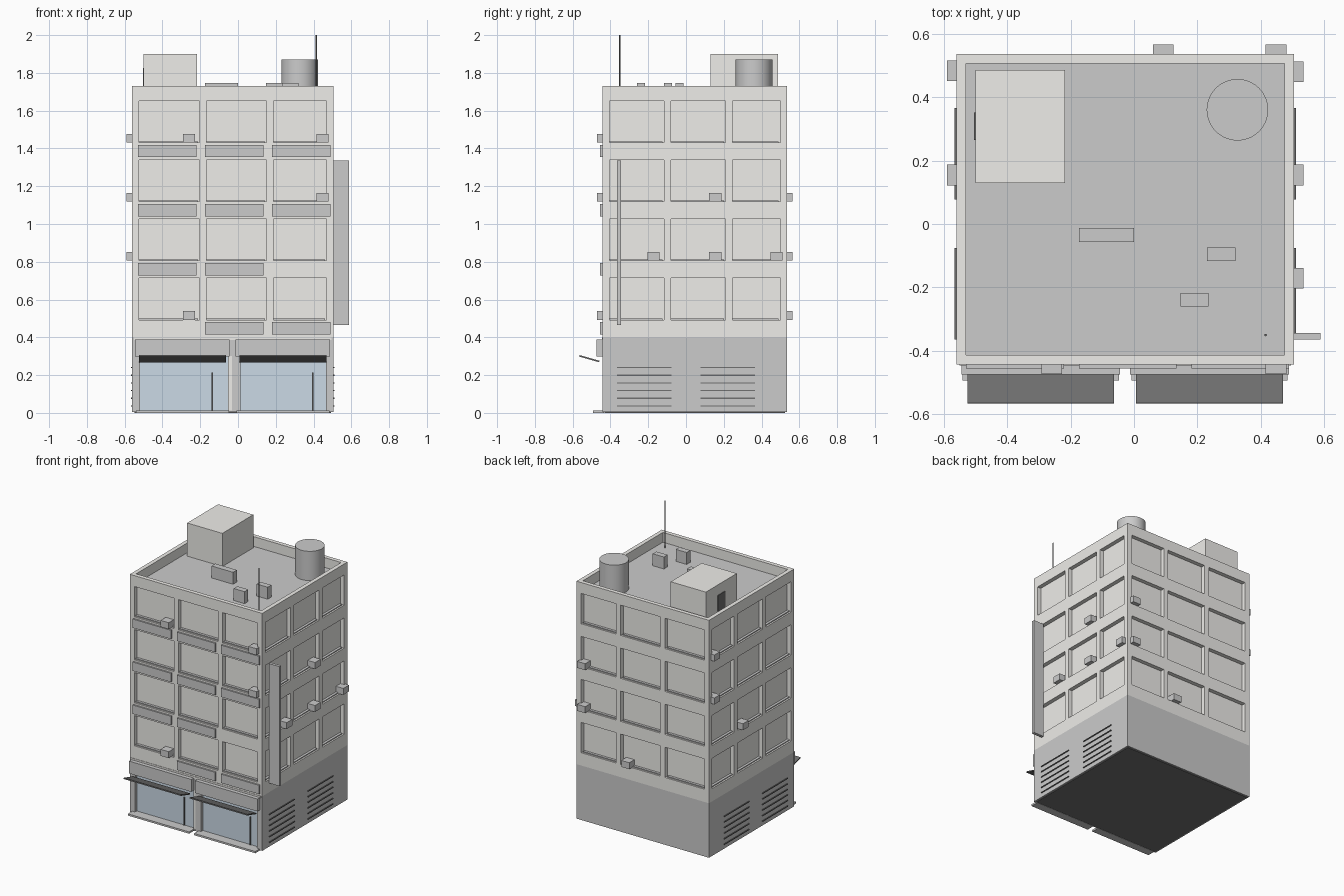
import bpy, bmesh, math
from mathutils import Matrix

if "Cube" in bpy.data.objects:
    bpy.data.objects.remove(bpy.data.objects["Cube"])

X0, X1, Y0, Y1 = -0.56, 0.505, -0.443, 0.536   # building footprint
GROUND, TOP, DECK = 0.40, 1.73, 1.655
FLOORS = [0.493 + 0.3125 * i for i in range(4)]  # window sill heights
WIN_H, PIER, RECESS = 0.22, 0.037, 0.03


def material(name, r, g, b):
    m = bpy.data.materials.new(name)
    m.diffuse_color = (r, g, b, 1)
    m.use_nodes = True
    m.node_tree.nodes["Principled BSDF"].inputs["Base Color"].default_value = m.diffuse_color
    return m


CREAM = material("cream_wall", 0.86, 0.85, 0.82)
ROOF = material("roof_grey", 0.63, 0.63, 0.64)
DARK = material("dark_metal", 0.16, 0.16, 0.16)
GLASS = material("shop_glass", 0.60, 0.70, 0.79)


def boxes(name, items, mat=None):
    """One object made of boxes given as (x0, x1, y0, y1, z0, z1)."""
    bm = bmesh.new()
    for a, b, c, d, e, f in items:
        m = Matrix.Translation(((a + b) / 2, (c + d) / 2, (e + f) / 2))
        m = m @ Matrix.Diagonal((b - a, d - c, f - e, 1))
        bmesh.ops.create_cube(bm, size=1, matrix=m)
    me = bpy.data.meshes.new(name)
    bm.to_mesh(me)
    bm.free()
    ob = bpy.data.objects.new(name, me)
    bpy.context.collection.objects.link(ob)
    if mat:
        me.materials.append(mat)
    return ob


def cut(target, items):
    """Subtract boxes from target and discard the cutter."""
    cutter = boxes("cutter", items)
    cutter.hide_render = True
    mod = target.modifiers.new("cut", 'BOOLEAN')
    mod.operation, mod.solver, mod.object = 'DIFFERENCE', 'EXACT', cutter
    bpy.context.view_layer.objects.active = target
    bpy.ops.object.modifier_apply(modifier=mod.name)
    bpy.data.objects.remove(cutter)


def bays(lo, hi):
    """Three window spans between piers."""
    p = (hi - lo) / 3
    return [(lo + i * p + PIER, lo + (i + 1) * p - (PIER if i == 2 else 0)) for i in range(3)]


def on_wall(side, u0, u1, z0, z1, inner, outer):
    """Box on a wall: u runs along it, inner/outer are offsets along the outward normal."""
    if side == 'front':
        return (u0, u1, Y0 - outer, Y0 - inner, z0, z1)
    if side == 'back':
        return (u0, u1, Y1 + inner, Y1 + outer, z0, z1)
    if side == 'left':
        return (X0 - outer, X0 - inner, u0, u1, z0, z1)
    return (X1 + inner, X1 + outer, u0, u1, z0, z1)


# Upper storeys with recessed windows and a hollow parapet
holes, sills = [], []
for side in ('front', 'back', 'left', 'right'):
    for u0, u1 in bays(X0, X1) if side in ('front', 'back') else bays(Y0, Y1):
        for z in FLOORS:
            holes.append(on_wall(side, u0, u1, z, z + WIN_H, -RECESS, 0.05))
            sills.append(on_wall(side, u0, u1 - 0.008, z - 0.002, z + 0.007, -RECESS - 0.002, -0.012))
holes.append((X0 + 0.03, X1 - 0.03, Y0 + 0.03, Y1 - 0.03, DECK, 2.0))
upper = boxes("upper_storeys", [(X0, X1, Y0, Y1, GROUND, TOP)], CREAM)
cut(upper, holes)
boxes("window_sills", sills)
boxes("roof_deck", [(X0 + 0.03, X1 - 0.03, Y0 + 0.03, Y1 - 0.03, DECK - 0.003, DECK + 0.004)], ROOF)

# Ground storey with two shop openings
ground = boxes("ground_storey", [(X0, X1, Y0, Y1, 0.004, GROUND)])
shops = [-0.294, 0.238]  # shop centres
cut(ground, [(c - 0.225, c + 0.262 - 0.035 * (c > 0), Y0 - 0.05, Y0 + 0.03, 0.012, 0.30) for c in shops])
boxes("base_slab", [(X0 + 0.012, X1 - 0.012, Y0 + 0.012, Y1 - 0.012, 0, 0.006)], DARK)
boxes("shop_post", [(-0.053, -0.03, Y0 + 0.006, Y0 + 0.032, 0.012, 0.30)], CREAM)
boxes("fascia_strip", [(X0 + 0.01, X1 - 0.01, Y0 - 0.003, Y0 + 0.01, 0.385, GROUND)], CREAM)

# Shop glazing, door edges, steps, signs and awnings
for i, c in enumerate(shops):
    n = ("left", "right")[i]
    boxes(n + "_shop_glass", [(c - 0.226, c + 0.240 - 0.012 * i, Y0 + 0.022, Y0 + 0.032, 0.01, 0.30)], GLASS)
    boxes(n + "_door_edge", [(c + 0.155, c + 0.161, Y0 + 0.014, Y0 + 0.023, 0.012, 0.215)], DARK)
    boxes(n + "_shop_step", [(c - 0.246, c + 0.246, Y0 - 0.05, Y0 + 0.01, 0, 0.013)])
    boxes(n + "_shop_sign", [(c - 0.25, c + 0.25, Y0 - 0.031, Y0 + 0.005, 0.298, 0.388)])
    awning = boxes(n + "_awning", [(-0.231, 0.231, -0.055, 0.055, -0.004, 0.004)], DARK)
    awning.location = (c, -0.512, 0.287)
    awning.rotation_euler.x = math.radians(-16)

# Side louvres at street level
boxes("louvre_slats", [on_wall(s, u, u + 0.288, z - 0.003, z + 0.003, -0.005, 0.006)
                       for s in ('left', 'right') for u in (-0.364, 0.078)
                       for z in [0.037 + 0.0405 * k for k in range(6)]], DARK)

# Blank sign panels under the front windows, by floor
panels = {0: (1, 2), 1: (0, 1), 2: (0, 1, 2), 3: (0, 1, 2)}
boxes("front_sign_panels", [on_wall('front', -0.529 + 0.355 * b, -0.221 + 0.355 * b,
                                    FLOORS[f] - 0.077, FLOORS[f] - 0.013, -0.005, 0.012)
                            for f, cols in panels.items() for b in cols])
boxes("projecting_sign", [(X1 - 0.002, 0.588, -0.364, -0.343, 0.466, 1.335)])

# Air conditioners: (wall, start along wall, floor)
units = [('front', -0.292, 3), ('front', -0.292, 0), ('front', 0.415, 3), ('front', 0.415, 2),
         ('right', 0.122, 2), ('right', 0.122, 1), ('right', -0.204, 1), ('right', 0.447, 1),
         ('left', 0.45, 3), ('left', 0.45, 2), ('left', 0.122, 1),
         ('back', 0.415, 2), ('back', 0.415, 1), ('back', 0.06, 0)]
boxes("air_conditioners", [on_wall(s, u, u + 0.065, FLOORS[f], FLOORS[f] + 0.047, -RECESS, 0.029)
                           for s, u, f in units])

# Rooftop stair house, door and equipment
boxes("stair_house", [(-0.50, -0.217, 0.13, 0.486, DECK, 1.90)], CREAM)
boxes("stair_door", [(-0.504, -0.49, 0.265, 0.352, DECK, 1.825)], DARK)
boxes("roof_units", [(-0.174, 0, -0.056, -0.012, DECK, 1.746),
                     (0.23, 0.32, -0.116, -0.074, DECK, 1.746),
                     (0.147, 0.235, -0.26, -0.218, DECK, 1.746)])


def cylinder(name, x, y, r, z0, z1, sides, mat=None):
    bpy.ops.mesh.primitive_cylinder_add(vertices=sides, radius=r, depth=z1 - z0,
                                        location=(x, y, (z0 + z1) / 2))
    ob = bpy.context.object
    ob.name = name
    if mat:
        ob.data.materials.append(mat)
    bpy.ops.object.shade_smooth_by_angle(angle=math.radians(30))


cylinder("water_tank", 0.326, 0.36, 0.097, DECK, 1.872, 40)
cylinder("antenna", 0.415, -0.35, 0.004, DECK, 2.0, 8, DARK)
